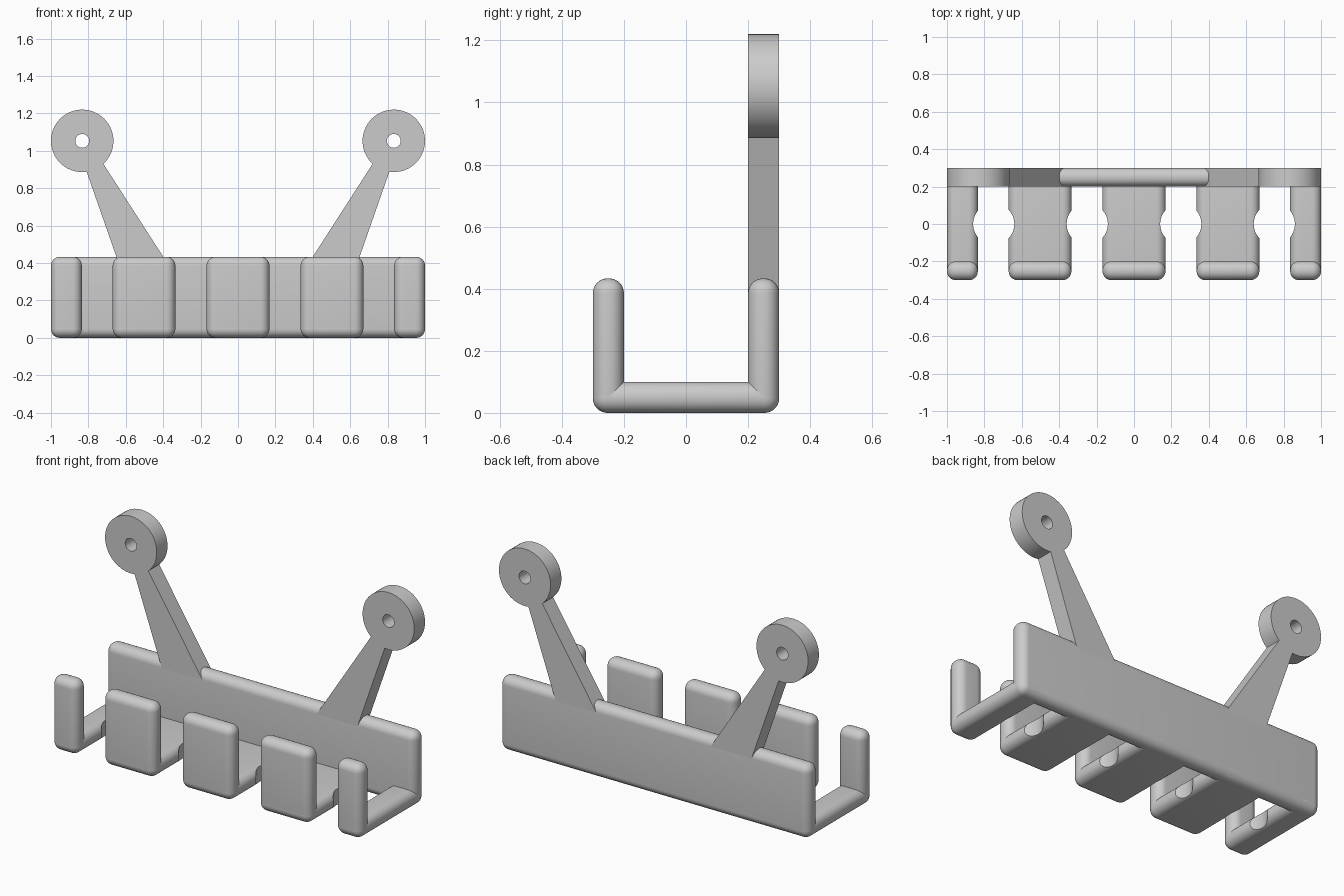
import bpy, bmesh, math
from mathutils import Matrix

if "Cube" in bpy.data.objects:
    bpy.data.objects.remove(bpy.data.objects["Cube"])

grey = bpy.data.materials.new("light grey")
grey.diffuse_color = (0.6, 0.6, 0.6, 1)
grey.use_nodes = True
grey.node_tree.nodes["Principled BSDF"].inputs["Base Color"].default_value = grey.diffuse_color


def finish(name, bm):
    mesh = bpy.data.meshes.new(name)
    bmesh.ops.recalc_face_normals(bm, faces=bm.faces)
    bm.to_mesh(mesh)
    bm.free()
    ob = bpy.data.objects.new(name, mesh)
    bpy.context.collection.objects.link(ob)
    mesh.materials.append(grey)
    return ob


def smooth(ob):
    bpy.ops.object.select_all(action='DESELECT')
    ob.select_set(True)
    bpy.context.view_layer.objects.active = ob
    bpy.ops.object.shade_smooth_by_angle(angle=math.radians(35))


def rounded_box(name, x, y, z, r=0.047):
    bm = bmesh.new()
    bmesh.ops.create_cube(bm, size=1)
    for v in bm.verts:
        for i, (lo, hi) in enumerate((x, y, z)):
            v.co[i] = lo if v.co[i] < 0 else hi
    bmesh.ops.bevel(bm, geom=bm.edges[:], offset=r, segments=8,
                    profile=0.5, affect='EDGES')
    return finish(name, bm)


def cylinder(name, matrix, radius, depth, segments=64):
    bm = bmesh.new()
    bmesh.ops.create_cone(bm, cap_ends=True, segments=segments, radius1=radius,
                          radius2=radius, depth=depth, matrix=matrix)
    return finish(name, bm)


def cut(ob, cutters):
    for c in cutters:
        mod = ob.modifiers.new("cut", 'BOOLEAN')
        mod.operation, mod.solver, mod.object = 'DIFFERENCE', 'EXACT', c
    # Bake the cut so the cutters can go
    bpy.context.view_layer.update()
    deps = bpy.context.evaluated_depsgraph_get()
    mesh = bpy.data.meshes.new_from_object(ob.evaluated_get(deps))
    ob.modifiers.clear()
    ob.data = mesh
    for c in cutters:
        bpy.data.objects.remove(c)


HEIGHT = 0.433

# Back plate
smooth(rounded_box("back_plate", (-1, 1), (0.2, 0.3), (0, HEIGHT)))

# Hooks: a floor slab with round tool notches and an upright front lip
slots = (-0.75, -0.25, 0.25, 0.75)
for x0, x1 in ((-1, -0.835), (-0.67, -0.335), (-0.168, 0.168),
               (0.335, 0.67), (0.835, 1)):
    floor = rounded_box("hook_floor", (x0, x1), (-0.3, 0.3), (0, 0.1))
    cut(floor, [cylinder("notch_cutter", Matrix.Translation((s, 0, 0.05)), 0.11, 0.4)
                for s in slots if x0 - 0.1 < s < x1 + 0.1])
    smooth(floor)
    smooth(rounded_box("hook_lip", (x0, x1), (-0.3, -0.2), (0, HEIGHT)))

# Mounting arms with drilled discs
for side in (-1, 1):
    bm = bmesh.new()
    outline = ((0.368, 0.384), (0.633, 0.384), (0.8275, 0.94), (0.752, 0.98))
    face = bm.faces.new([bm.verts.new((side * x, 0.2, z)) for x, z in outline])
    ext = bmesh.ops.extrude_face_region(bm, geom=[face])
    for v in ext["geom"]:
        if isinstance(v, bmesh.types.BMVert):
            v.co.y = 0.3
    finish("mounting_arm", bm)

    place = Matrix.Translation((side * 0.833, 0.25, 1.053)) @ Matrix.Rotation(math.pi / 2, 4, 'X')
    disc = cylinder("mounting_disc", place, 0.167, 0.1)
    cut(disc, [cylinder("screw_hole_cutter", place, 0.037, 0.3, 32)])
    smooth(disc)
